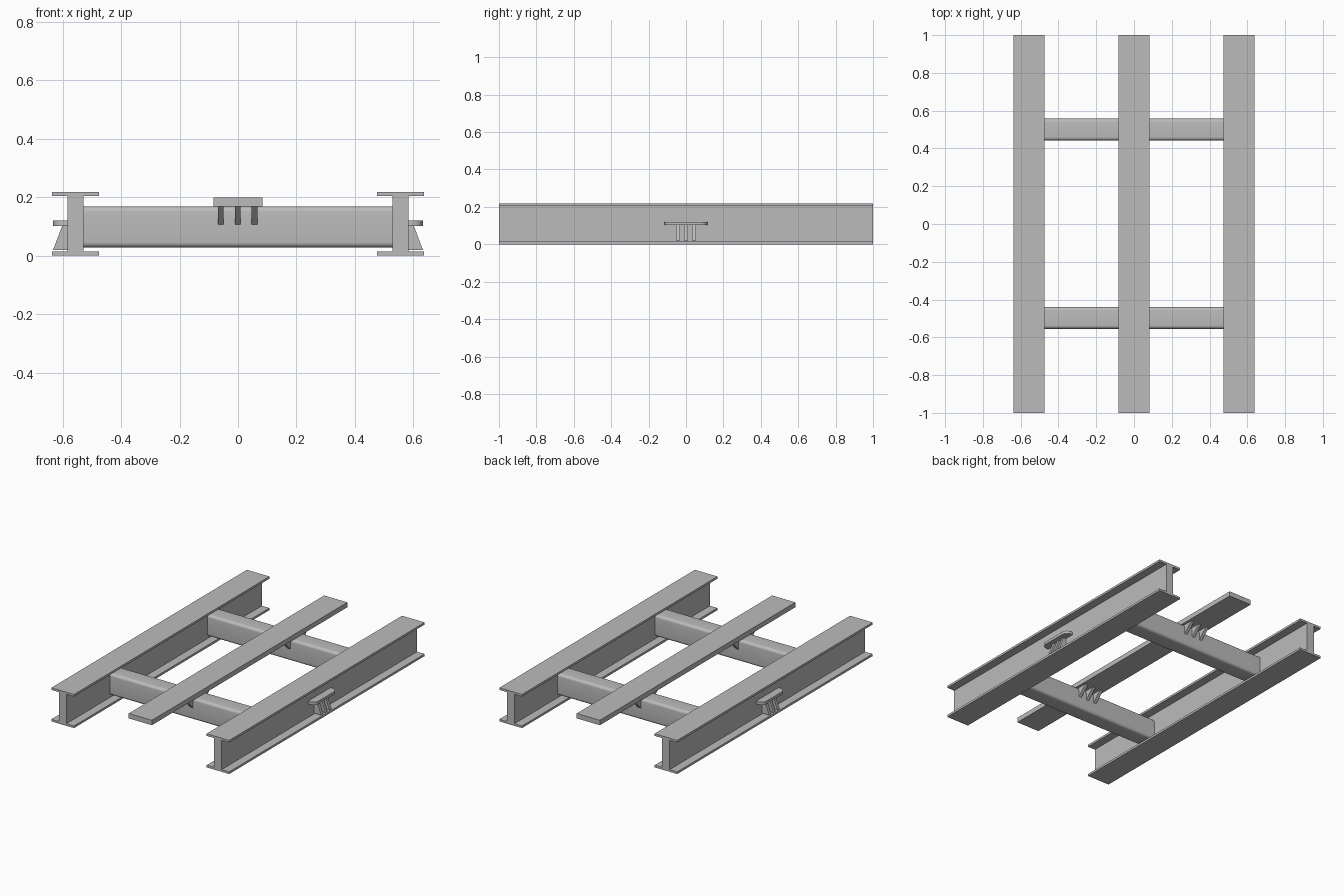
import bpy, bmesh, math
from mathutils import Vector

cube = bpy.data.objects.get("Cube")
if cube:
    bpy.data.objects.remove(cube)

steel = bpy.data.materials.new("grey_steel")
steel.use_nodes = True
GREY = (0.5, 0.5, 0.5, 1)
steel.diffuse_color = GREY
steel.node_tree.nodes["Principled BSDF"].inputs["Base Color"].default_value = GREY


def prism(name, profile, axis, start, end, smooth=False):
    """Extrude a closed 2D profile along an axis; the profile fills the other two axes in order."""
    def place(p, t):
        c = list(p)
        c.insert("xyz".index(axis), t)
        return Vector(c)
    bm = bmesh.new()
    face = bm.faces.new([bm.verts.new(place(p, start)) for p in profile])
    new = bmesh.ops.extrude_face_region(bm, geom=[face])["geom"]
    verts = [v for v in new if isinstance(v, bmesh.types.BMVert)]
    bmesh.ops.translate(bm, verts=verts, vec=place((0, 0), end - start))
    bmesh.ops.recalc_face_normals(bm, faces=bm.faces)
    mesh = bpy.data.meshes.new(name)
    bm.to_mesh(mesh)
    bm.free()
    mesh.materials.append(steel)
    obj = bpy.data.objects.new(name, mesh)
    bpy.context.collection.objects.link(obj)
    if smooth:
        bpy.ops.object.select_all(action="DESELECT")
        obj.select_set(True)
        bpy.context.view_layer.objects.active = obj
        bpy.ops.object.shade_smooth_by_angle(angle=math.radians(30))
    return obj


def arc(cx, cy, r, first, steps=6):
    """Quarter circle of points starting at an angle in degrees."""
    angles = [math.radians(first + 90 * i / steps) for i in range(steps + 1)]
    return [(cx + r * math.cos(a), cy + r * math.sin(a)) for a in angles]


def rounded_rect(cx, cy, hw, hh, r):
    return (arc(cx + hw - r, cy + hh - r, r, 0) + arc(cx - hw + r, cy + hh - r, r, 90)
            + arc(cx - hw + r, cy - hh + r, r, 180) + arc(cx + hw - r, cy - hh + r, r, 270))


HEIGHT, FLANGE = 0.218, 0.014
BEAM_X, HALF_FLANGE, HALF_WEB = 0.556, 0.081, 0.027
WEB_OUT = BEAM_X + HALF_WEB

# Long side beams with an I section, and the lifting brackets on their outer webs
half = [(HALF_FLANGE, 0), (HALF_FLANGE, FLANGE), (HALF_WEB, FLANGE),
        (HALF_WEB, HEIGHT - FLANGE), (HALF_FLANGE, HEIGHT - FLANGE), (HALF_FLANGE, HEIGHT)]
section = half + [(-x, z) for x, z in reversed(half)]
for s, side in ((1, "left"), (-1, "right")):
    prism(f"side_beam_{side}", [(s * BEAM_X + x, z) for x, z in section], "y", -1, 1)

    r = 0.036
    plate = ([(WEB_OUT, -0.115)] + arc(0.633 - r, -0.115 + r, r, 270)
             + arc(0.633 - r, 0.115 - r, r, 0) + [(WEB_OUT, 0.115)])
    prism(f"bracket_plate_{side}", [(s * x, y) for x, y in plate], "z", 0.102, 0.12, True)

    gusset = [(WEB_OUT, 0.102), (0.602, 0.102), (0.633, 0.019), (WEB_OUT, 0.019)]
    for i in (-1, 0, 1):
        y = i * 0.043
        prism(f"bracket_gusset_{side}_{i + 2}", [(s * x, z) for x, z in gusset],
              "y", y - 0.0105, y + 0.0105)

# Rounded cross tubes with triangular gussets holding the plank on both faces
TUBE_TOP, HALF_TUBE = 0.168, 0.058
for ty, end in ((-0.497, "front"), (0.5, "back")):
    prism(f"cross_tube_{end}", rounded_rect(ty, 0.098, HALF_TUBE, 0.07, 0.018),
          "x", -0.53, 0.53, True)
    for s, face in ((-1, "front"), (1, "back")):
        wall = ty + s * HALF_TUBE
        inner = wall - s * 0.02
        gusset = [(inner, TUBE_TOP), (wall + s * 0.062, TUBE_TOP),
                  (wall, 0.106), (inner, 0.106)]
        for i in (-1, 0, 1):
            x = i * 0.058 - 0.001
            prism(f"plank_gusset_{end}_{face}_{i + 2}", gusset, "x", x - 0.01, x + 0.01)

# Flat centre plank resting on the tubes
prism("centre_plank", [(-0.083, TUBE_TOP), (0.083, TUBE_TOP), (0.083, 0.2), (-0.083, 0.2)],
      "y", -1, 1)
